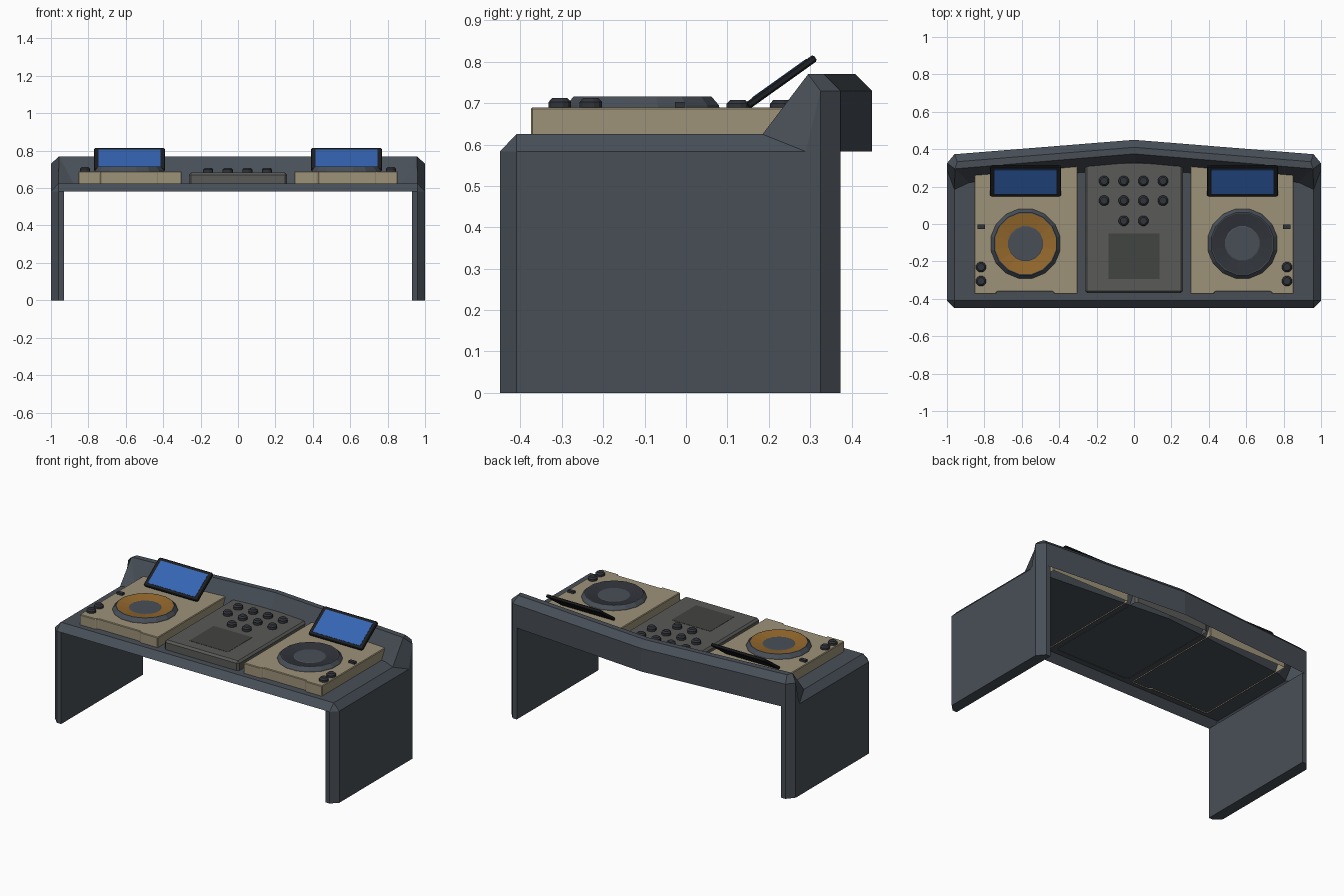
import bpy, bmesh, math
from mathutils import Vector, Matrix

if "Cube" in bpy.data.objects:
    bpy.data.objects.remove(bpy.data.objects["Cube"])


def material(name, r, g, b):
    m = bpy.data.materials.new(name)
    m.diffuse_color = (r, g, b, 1)
    m.use_nodes = True
    m.node_tree.nodes["Principled BSDF"].inputs["Base Color"].default_value = m.diffuse_color
    return m


SLATE = material("slate", 0.065, 0.078, 0.095)
BEIGE = material("beige", 0.34, 0.29, 0.19)
GREY = material("mixer_grey", 0.10, 0.10, 0.095)
PAD = material("pad_grey", 0.055, 0.058, 0.052)
DARK = material("dark", 0.03, 0.034, 0.042)
BLACK = material("black", 0.012, 0.013, 0.016)
ORANGE = material("orange", 0.30, 0.14, 0.025)
BLUE = material("screen_blue", 0.035, 0.13, 0.45)


def make(name, verts, faces, mat):
    me = bpy.data.meshes.new(name)
    me.from_pydata(verts, [], faces)
    bm = bmesh.new()
    bm.from_mesh(me)
    bmesh.ops.recalc_face_normals(bm, faces=bm.faces)
    # open shells: make sure the topmost level face looks up
    flat = [f for f in bm.faces if abs(f.normal.z) > 0.99]
    if flat and max(flat, key=lambda f: f.calc_center_median().z).normal.z < 0:
        bmesh.ops.reverse_faces(bm, faces=bm.faces)
    bm.to_mesh(me)
    bm.free()
    me.materials.append(mat)
    ob = bpy.data.objects.new(name, me)
    bpy.context.collection.objects.link(ob)
    return ob


def prism(name, pts, z0, z1, mat, bottom=True, bevel=0):
    n = len(pts)
    verts = [(x, y, z) for z in (z0, z1) for x, y in pts]
    faces = [(i, (i + 1) % n, n + (i + 1) % n, n + i) for i in range(n)]
    faces.append(tuple(range(n, 2 * n)))
    if bottom:
        faces.append(tuple(range(n)))
    ob = make(name, verts, faces, mat)
    if bevel:
        b = ob.modifiers.new("bevel", 'BEVEL')
        b.width, b.segments = bevel, 1
    return ob


def rect(x0, x1, y0, y1):
    return [(x0, y0), (x1, y0), (x1, y1), (x0, y1)]


def lathe(name, cx, cy, profile, n, mat, cap=True):
    verts, faces = [], []
    for r, z in profile:
        for i in range(n):
            a = math.tau * (i + 0.5) / n
            verts.append((cx + r * math.cos(a), cy + r * math.sin(a), z))
    for k in range(len(profile) - 1):
        for i in range(n):
            j = (i + 1) % n
            faces.append((k * n + i, k * n + j, k * n + n + j, k * n + n + i))
    if cap:
        faces.append(tuple(range(len(verts) - n, len(verts))))
    return make(name, verts, faces, mat)


def knob(name, x, y, z):
    lathe(name, x, y, [(0.028, z - 0.003), (0.028, z + 0.013), (0.019, z + 0.022)], 12, DARK)


# Desk shell: right half of the table top and raised back, mirrored
L, T, W, H = 0.583, 0.625, 0.73, 0.77
V = dict(
    fa=(0, -.45, L), fb=(.96, -.45, L), fc=(1, -.41, L), sa=(1, .29, L),
    sb=(1, .325, L), ba=(.96, .373, L), bb=(0, .45, L),
    ta=(0, -.41, T), tb=(.96, -.41, T), tc=(.96, .185, T), td=(.88, .222, T), te=(0, .30, T),
    wa=(1, .325, W), wb=(.96, .373, W), wc=(0, .45, W),
    ha=(.957, .295, H), hb=(.945, .333, H), hc=(0, .41, H), hd=(0, .375, H))
keys = list(V)
F = ["fa fb tb ta", "fb fc tb", "fc sa tc tb", "sa sb wa", "sa wa ha tc", "sb ba wb wa",
     "ba bb wc wb", "wa wb hb ha", "wb wc hc hb", "ha hb hc hd", "tc ha td",
     "td ha hd te", "ta tb tc td te"]
desk = make("desk_top", list(V.values()), [[keys.index(k) for k in f.split()] for f in F], SLATE)
m = desk.modifiers.new("mirror", 'MIRROR')
m.use_clip = True

for s, side in ((-1, "left"), (1, "right")):
    # Side panel leg with clipped outer corners
    prism(side + "_leg", [(s * x, y) for x, y in (
        (.93, -.45), (.96, -.45), (1, -.41), (1, .325), (.96, .373), (.93, .373))], 0, L, SLATE)

    # Player body, open underneath, with a shallow front recess
    prism(side + "_player", [(s * x, y) for x, y in (
        (.302, -.375), (.425, -.375), (.435, -.362), (.73, -.362), (.74, -.375),
        (.853, -.375), (.853, .31), (.302, .31))], 0.618, 0.69, BEIGE, False, 0.004)

    # Jog wheel: rim, dished ring and centre plate
    cx, cy = s * 0.58, -0.105
    lathe(side + "_wheel_rim", cx, cy, [(.19, .687), (.188, .695), (.17, .716), (.165, .716)],
          16, SLATE, False)
    lathe(side + "_wheel_ring", cx, cy, [(.165, .716), (.095, .704)], 16,
          ORANGE if s < 0 else DARK, False)
    lathe(side + "_wheel_plate", cx, cy, [(.095, .704), (.09, .706)], 16, SLATE)

    # Small controls on the outer edge
    for i, y in enumerate((-0.23, -0.305)):
        knob(f"{side}_player_knob_{i + 1}", s * 0.818, y, 0.69)
    prism(side + "_player_button", rect(s * .817 - .021, s * .817 + .021, -.026, -.004),
          0.688, 0.703, DARK)

    # Tilted display: frame and blue panel
    tilt = Matrix.Translation((s * 0.58, 0.231, 0.752)) @ Matrix.Rotation(math.radians(35.5), 4, 'X')
    c = 0.008
    hx, hy = 0.19, 0.1
    frame = prism(side + "_display_frame", [
        (-hx + c, -hy), (hx - c, -hy), (hx, -hy + c), (hx, hy - c),
        (hx - c, hy), (-hx + c, hy), (-hx, hy - c), (-hx, -hy + c)], -0.009, 0.009, BLACK, True, 0.004)
    panel = prism(side + "_display_panel", rect(-.166, .166, -.08, .08), 0.006, 0.0105, BLUE)
    frame.matrix_world = tilt
    panel.matrix_world = tilt

# Mixer between the players
prism("mixer", rect(-.262, .262, -.37, .335), 0.622, 0.683, GREY, False, 0.012)
prism("mixer_pad", rect(-.136, .136, -.295, -.05), 0.68, 0.6845, PAD)
for row, (y, cols) in enumerate(((.23, (0, 1, 2, 3)), (.125, (0, 1, 2, 3)), (.017, (1, 2)))):
    for k in cols:
        knob(f"mixer_knob_{row + 1}_{k + 1}", -0.16 + 0.105 * k, y, 0.686)
